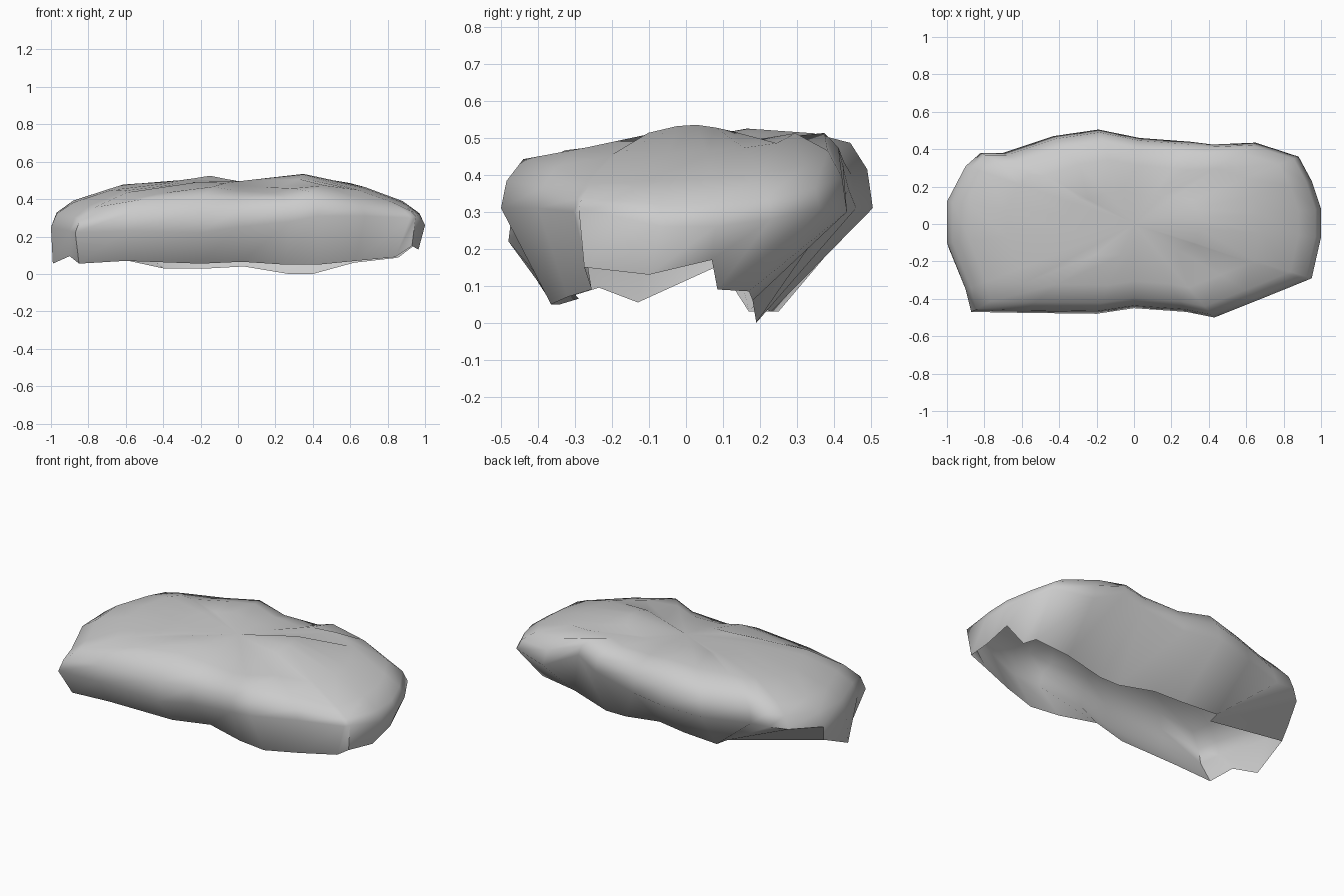
import bpy, bmesh, math

if "Cube" in bpy.data.objects:
    bpy.data.objects.remove(bpy.data.objects["Cube"])

# Widest outline of the shell, anticlockwise from the front left corner
belt = [(-.87, -.47, .22), (-.6, -.475, .23), (-.2, -.48, .22), (0, -.45, .25),
        (.28, -.47, .28), (.43, -.5, .31), (.68, -.4, .31), (.92, -.303, .3),
        (.95, -.29, .31), (1, -.07, .26), (1, .08, .26), (.95, .23, .28),
        (.88, .36, .31), (.65, .435, .3), (.42, .425, .42), (.3, .44, .36),
        (.03, .46, .31), (-.19, .505, .31), (-.43, .47, .29), (-.7, .38, .29),
        (-.82, .38, .3), (-.9, .31, .28), (-1, .12, .25), (-1, -.1, .25),
        (-.9, -.35, .23)]

# Open lower edge, tucked inward; several points share the back left fold
fold = (-.4, .17, .03)
rim = [(-.85, -.365, .055), (-.6, -.37, .07), (-.2, -.34, .055), (.02, -.29, .065),
       (.25, -.34, .05), (.43, -.365, .05), (.63, -.32, .07), (.84, -.255, .09),
       (.93, -.275, .15), (.965, -.1, .13), (.965, .07, .17), (.86, .085, .09),
       (.84, .17, .085), (.62, .18, .06), (.4, .19, 0), (.27, .19, 0),
       (.03, .21, .04), (-.15, .23, .03), (-.38, .25, .03), fold, fold, fold,
       (-.98, .09, .155), (-.99, -.13, .055), (-.9, -.235, .095)]

# Uneven crest height along the length
crest = [(-1, .4), (-.75, .445), (-.6, .49), (-.4, .485), (-.15, .525), (0, .495),
         (.23, .485), (.35, .535), (.55, .505), (.75, .455), (1, .38)]


def top_height(x, y):
    for (x0, z0), (x1, z1) in zip(crest, crest[1:]):
        if x <= x1:
            z = z0 + (z1 - z0) * (x - x0) / (x1 - x0)
            break
    return z - .07 * max(0, -y) / .5


def dome_ring(scale, rise):
    ring = []
    for x, y, z in belt:
        x, y = x * scale, y * scale
        ring.append((x, y, z + (top_height(x, y) - z) * rise))
    return ring


# Side wall and domed top, stitched ring to ring; underside stays open
rings = [rim, belt] + [dome_ring(s, k) for s, k in
                       [(.97, .5), (.88, .83), (.68, .96), (.35, 1)]]
bm = bmesh.new()
loops = [[bm.verts.new(p) for p in ring] for ring in rings]
n = len(belt)
for low, high in zip(loops, loops[1:]):
    for i in range(n):
        j = (i + 1) % n
        bm.faces.new((low[i], low[j], high[j], high[i]))
centre = bm.verts.new((0, 0, top_height(0, 0)))
for i in range(n):
    bm.faces.new((loops[-1][i], loops[-1][(i + 1) % n], centre))
bmesh.ops.remove_doubles(bm, verts=bm.verts, dist=.001)

mesh = bpy.data.meshes.new("hollow_shell")
bm.to_mesh(mesh)
bm.free()
shell = bpy.data.objects.new("hollow_shell", mesh)
bpy.context.collection.objects.link(shell)
bpy.context.view_layer.objects.active = shell
shell.select_set(True)
bpy.ops.object.shade_smooth_by_angle(angle=math.radians(62))
